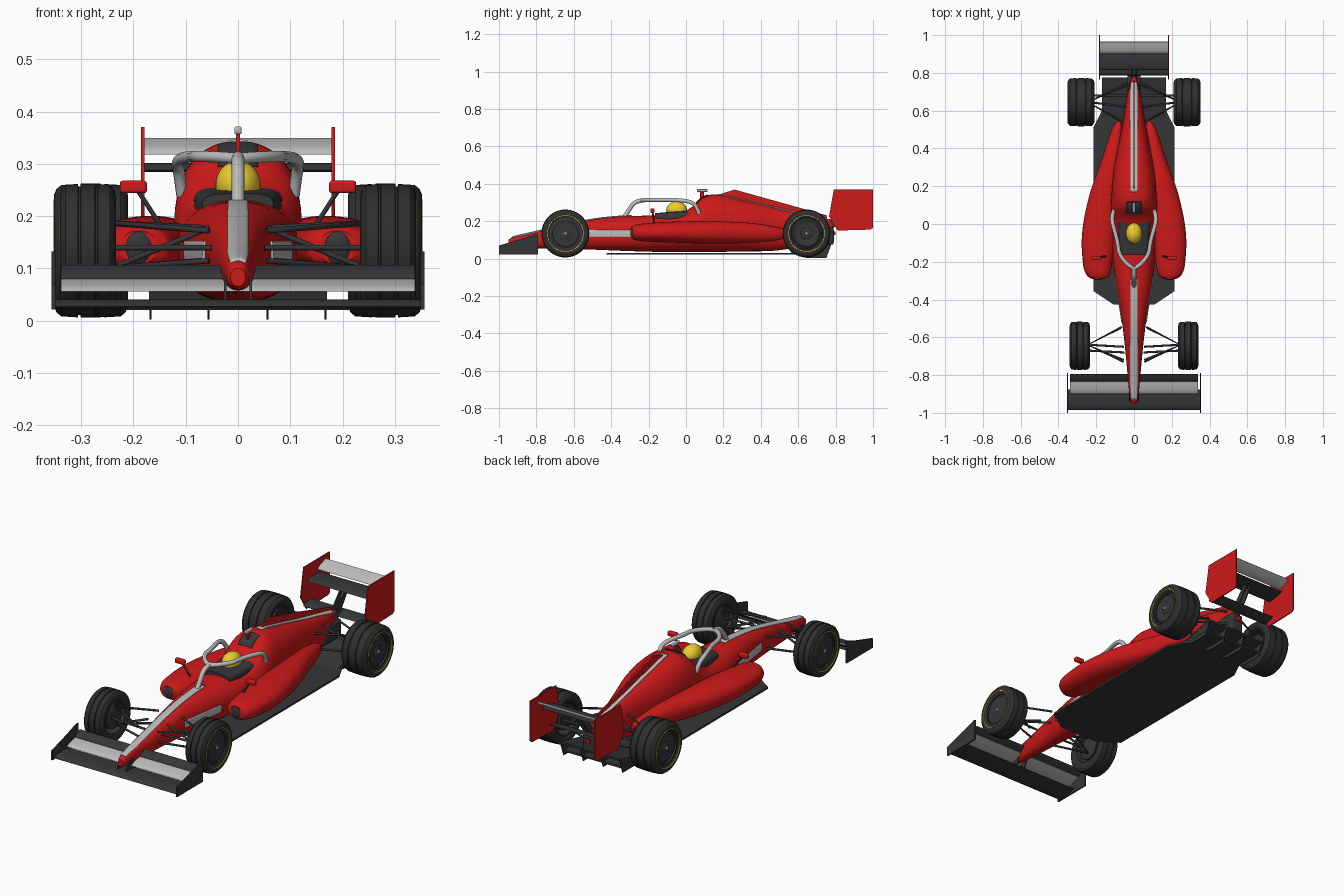
import bpy, bmesh, math
from mathutils import Vector

if "Cube" in bpy.data.objects:
    bpy.data.objects.remove(bpy.data.objects["Cube"])

COL = {'red': (.62, .01, .01, 1), 'dark': (.035, .037, .04, 1), 'tyre': (.028, .028, .03, 1),
       'light': (.5, .5, .5, 1), 'yellow': (.85, .6, .03, 1)}
MATS = {}
for n, c in COL.items():
    MATS[n] = bpy.data.materials.new(n)
    MATS[n].diffuse_color = c


def finish(name, data, col, mirror=False):
    ob = bpy.data.objects.new(name, data)
    bpy.context.collection.objects.link(ob)
    data.materials.append(MATS[col])
    if mirror:
        ob.modifiers.new('mirror', 'MIRROR')
    return ob


def mesh(name, verts, faces, col, mirror=False):
    me = bpy.data.meshes.new(name)
    me.from_pydata(verts, [], faces)
    bm = bmesh.new()
    bm.from_mesh(me)
    bmesh.ops.recalc_face_normals(bm, faces=bm.faces)
    bm.to_mesh(me)
    bm.free()
    me.shade_smooth()
    me.set_sharp_from_angle(angle=math.radians(35))
    return finish(name, me, col, mirror)


def rings(name, rows, col, mirror=False, cap=True, loop=False):
    """Skin a list of equal closed rings."""
    n, m = len(rows[0]), len(rows)
    f = [(i * n + j, i * n + (j + 1) % n, (i + 1) % m * n + (j + 1) % n, (i + 1) % m * n + j)
         for i in range(m if loop else m - 1) for j in range(n)]
    if cap and not loop:
        f += [tuple(range(n)), tuple(range((m - 1) * n, m * n))]
    return mesh(name, [p for r in rows for p in r], f, col, mirror)


def interp(rows, y):
    """Smooth section (cx, half width, bottom, top) at y."""
    i = max(k for k in range(len(rows) - 1) if rows[k][0] <= y + 1e-9)
    def slope(k, c):
        a, b = rows[max(k - 1, 0)], rows[min(k + 1, len(rows) - 1)]
        return (b[c] - a[c]) / (b[0] - a[0])
    h = rows[i + 1][0] - rows[i][0]
    t = (y - rows[i][0]) / h
    return [(2*t**3 - 3*t*t + 1) * rows[i][c] + (t**3 - 2*t*t + t) * h * slope(i, c)
            + (3*t*t - 2*t**3) * rows[i+1][c] + (t**3 - t*t) * h * slope(i+1, c) for c in range(1, 5)]


def loft(name, rows, col, e=2.3, mirror=False, sub=5, n=40):
    ys = [a[0] + (b[0] - a[0]) * k / sub for a, b in zip(rows, rows[1:]) for k in range(sub)] + [rows[-1][0]]
    out = []
    for y in ys:
        cx, w, zb, zt = interp(rows, y)
        ring = []
        for k in range(n):
            c, s = math.cos(math.tau * k / n), math.sin(math.tau * k / n)
            ring.append((cx + w * math.copysign(abs(c)**(2/e), c), y,
                         (zb + zt) / 2 + (zt - zb) / 2 * math.copysign(abs(s)**(2/e), s)))
        out.append(ring)
    return rings(name, out, col, mirror)


def prism(name, pts, a, b, col, axis=0, mirror=False):
    """Extrude a 2D outline from a to b along axis x (0) or z (2)."""
    put = (lambda p, v: (v, p[0], p[1])) if axis == 0 else (lambda p, v: (p[0], p[1], v))
    return rings(name, [[put(p, v) for p in pts] for v in (a, b)], col, mirror)


def wing(name, y0, z0, y1, z1, half, col, th=.008):
    d = Vector((y1 - y0, z1 - z0))
    nrm = Vector((-d.y, d.x)).normalized() * th
    prof = [(0, 0), (.1, .5), (.3, .7), (.65, .4), (1, .05), (1, -.05), (.6, -.3), (.15, -.4)]
    return prism(name, [(y0 + d.x*t + nrm.x*k, z0 + d.y*t + nrm.y*k) for t, k in prof], -half, half, col)


def tubes(name, paths, r, col, mirror=True, kind='POLY'):
    cu = bpy.data.curves.new(name, 'CURVE')
    cu.dimensions, cu.bevel_depth, cu.bevel_resolution, cu.use_fill_caps = '3D', r, 3, True
    for pts in paths:
        sp = cu.splines.new(kind)
        sp.points.add(len(pts) - 1)
        for p, q in zip(sp.points, pts):
            p.co = (*q, 1)
        if kind == 'NURBS':
            sp.order_u, sp.use_endpoint_u = 3, True
    return finish(name, cu, col, mirror)


def lathe(name, prof, x, y, z, col, loop=False, n=56):
    rows = [[(x + px, y + r * math.cos(math.tau*k/n), z + r * math.sin(math.tau*k/n)) for k in range(n)]
            for px, r in prof]
    return rings(name, rows, col, True, True, loop)


def ellipsoid(name, c, r, col, mirror=False):
    rows = []
    for i in range(1, 16):
        a = math.pi * i / 16
        rows.append([(c[0] + r[0]*math.sin(a)*math.cos(math.tau*k/32), c[1] + r[1]*math.sin(a)*math.sin(math.tau*k/32),
                      c[2] + r[2]*math.cos(a)) for k in range(32)])
    return rings(name, rows, col, mirror)


def box(name, c, s, col, mirror=False, bevel=0):
    x, y, z = (v / 2 for v in s)
    ob = prism(name, [(c[1]-y, c[2]-z), (c[1]+y, c[2]-z), (c[1]+y, c[2]+z), (c[1]-y, c[2]+z)], c[0]-x, c[0]+x, col, 0, mirror)
    if bevel:
        m = ob.modifiers.new('bevel', 'BEVEL')
        m.width, m.segments = bevel, 3
    return ob


# main body
BODY = [(-.95, 0, .014, .066, .1), (-.93, 0, .021, .06, .114), (-.8, 0, .034, .055, .145),
        (-.65, 0, .048, .052, .18), (-.5, 0, .066, .048, .21), (-.35, 0, .09, .042, .226),
        (-.2, 0, .111, .037, .23), (-.05, 0, .12, .035, .237), (.03, 0, .122, .035, .275),
        (.09, 0, .122, .035, .328), (.16, 0, .119, .036, .343), (.3, 0, .105, .038, .315),
        (.5, 0, .066, .045, .268), (.65, 0, .042, .08, .236), (.78, 0, .015, .14, .208)]
loft('body', BODY, 'red')


def panel(name, y0, y1, lo, hi, col, side=False):
    """Thin panel lying on the body, across x on top or across z on the flank."""
    v, m, n = [], 40, 8
    for i in range(m + 1):
        y = y0 + (y1 - y0) * i / m
        _, w, zb, zt = interp(BODY, y)
        zc, h = (zb + zt) / 2, (zt - zb) / 2
        for j in range(n + 1):
            q = lo + (hi - lo) * j / n
            if side:
                v.append((w * (1 - abs((q - zc) / h)**2.3)**(1/2.3) + .001, y, q))
            else:
                q = max(-.65 * w, min(.65 * w, q))
                v.append((q, y, zc + h * (1 - abs(q / w)**2.3)**(1/2.3) + .001))
    f = [(i*(n+1)+j, i*(n+1)+j+1, (i+1)*(n+1)+j+1, (i+1)*(n+1)+j) for i in range(m) for j in range(n)]
    ob = mesh(name, v, f, col, side)
    s = ob.modifiers.new('thick', 'SOLIDIFY')
    s.thickness, s.offset = .006, 0


panel('nose_stripe', -.93, -.29, -.019, .019, 'light')
panel('engine_stripe', .17, .75, -.019, .019, 'light')
panel('side_stripe', -.52, -.28, .115, .152, 'light', True)
panel('air_intake', .055, .118, -.038, .038, 'dark')
prism('engine_fin', [(.17, .33), (.19, .347), (.26, .369), (.75, .232), (.76, .2), (.5, .25)], -.003, .003, 'red')

# sidepods and inlets
POD = [(-.29, .19, .035, .108, .172), (-.275, .19, .058, .1, .18), (-.22, .193, .076, .092, .188),
       (-.05, .185, .09, .085, .198), (.15, .157, .08, .08, .2), (.35, .118, .05, .085, .19),
       (.5, .09, .028, .1, .165), (.545, .08, .01, .122, .146)]
loft('sidepod', POD, 'red', 2.2, True)
ellipsoid('sidepod_inlet', (.19, -.284, .14), (.027, .014, .034), 'dark', True)

# cockpit, driver helmet, halo, mirrors, camera
loft('cockpit', [(-.165, 0, .068, .18, .243), (-.08, 0, .08, .18, .25), (.01, 0, .085, .18, .255)], 'dark', 4)
ellipsoid('helmet', (0, -.05, .26), (.043, .056, .046), 'yellow')
tubes('halo', [[(0, -.235, .31), (.03, -.222, .313), (.08, -.16, .314), (.085, -.1, .314), (.105, -.03, .312),
                (.117, .02, .305), (.113, .055, .285), (.107, .07, .24)]], .011, 'light', True, 'NURBS')
tubes('halo_strut', [[(0, -.33, .22), (0, -.3, .27), (0, -.27, .308), (0, -.225, .312)]], .012, 'light', False, 'NURBS')
box('mirror', (.2, -.18, .256), (.052, .022, .024), 'red', True, .006)
tubes('mirror_stem', [[(.19, -.178, .247), (.15, -.17, .185)]], .0045, 'dark')
box('camera_stem', (0, .085, .342), (.008, .02, .036), 'red')
box('camera', (0, .087, .364), (.014, .055, .015), 'light', False, .004)

# floor, diffuser and tail
half = [(.11, -.425), (.215, -.355), (.215, .51), (.17, .6), (.17, .75)]
prism('floor', half + [(-x, y) for x, y in reversed(half)], .021, .031, 'dark', 2)
prism('diffuser', [(.56, .022), (.775, .07), (.775, .08), (.56, .031)], -.17, .17, 'dark')
for i, x in enumerate((.056, .167)):
    prism(f'diffuser_strake_{i}', [(.58, .022), (.65, .002), (.75, .002), (.775, .07), (.6, .03)], x - .002, x + .002, 'dark', 0, True)
box('gearbox', (0, .7, .12), (.07, .18, .09), 'dark', False, .01)
box('rear_light', (0, .79, .135), (.024, .016, .02), 'red')

# front wing
wing('front_wing_main', -.985, .027, -.875, .04, .35, 'dark', .014)
wing('front_wing_flap', -.9, .056, -.825, .08, .338, 'light')
wing('front_wing_upper_flap', -.835, .08, -.795, .106, .338, 'dark')
prism('front_wing_endplate', [(-1, .022), (-.79, .022), (-.79, .132), (-.8, .132), (-.87, .108), (-1, .07)], .349, .356, 'dark', 0, True)
prism('nose_pylon', [(-.94, .035), (-.86, .035), (-.84, .085), (-.92, .085)], .022, .027, 'dark', 0, True)

# rear wing
wing('rear_wing_main', .815, .288, .915, .3, .18, 'dark', .014)
wing('rear_wing_flap', .9, .318, .965, .349, .18, 'light', .01)
wing('beam_wing', .785, .172, .845, .19, .18, 'dark', .012)
prism('rear_wing_endplate', [(.765, .225), (.79, .37), (1, .37), (1, .165), (.985, .155), (.81, .15)], .179, .185, 'red', 0, True)
prism('rear_wing_pylon', [(.73, .15), (.78, .15), (.88, .292), (.85, .292)], .009, .015, 'dark', 0, True)

# wheels
for tag, y, x, w in (('front', -.645, .287, .107), ('rear', .645, .281, .142)):
    h, z = w / 2, .134
    prof = [(-.85, .085), (-.97, .095), (-1, .106), (-.93, .118), (-.8, .1255), (-.36, .1275), (-.34, .123), (-.27, .123), (-.25, .128)]
    prof = [(a * h, r) for a, r in prof]
    lathe(tag + '_tyre', prof + [(-a, r) for a, r in reversed(prof)], x, y, z, 'tyre', True)
    lathe(tag + '_tyre_band', [(h*.9, .094), (h + .001, .0945), (h + .001, .0975), (h*.9, .098)], x, y, z, 'yellow', True)
    lathe(tag + '_rim', [(-h*.85, .086), (h*.88, .086), (h*.88, .079), (-h*.85, .079)], x, y, z, 'dark', True)
    lathe(tag + '_wheel_cover', [(h*.55, .081), (h*.72, .08), (h*.85, .068), (h*.78, .03), (h*.86, .02)], x, y, z, 'dark')
    lathe(tag + '_hub', [(h*.7, .009), (h*.93, .009), (h*.97, .006)], x, y, z, 'light')
    lathe(tag + '_brake', [(-h*.8, .05), (-h*.7, .06), (h*.5, .06)], x, y, z, 'dark')

# suspension
ow = .245
tubes('front_suspension', [
    [(.055, -.73, .172), (ow, -.64, .187), (.065, -.545, .178)],
    [(.055, -.72, .115), (ow, -.64, .1), (.07, -.55, .115)],
    [(.055, -.65, .178), (.23, -.64, .105)], [(.05, -.68, .14), (ow, -.67, .14)]], .0055, 'dark')
tubes('rear_suspension', [
    [(.05, .54, .19), (ow, .645, .185), (.025, .74, .19)],
    [(.06, .54, .115), (ow, .645, .1), (.03, .75, .115)],
    [(.045, .62, .2), (.23, .645, .11)], [(.03, .68, .145), (ow, .68, .14)]], .0055, 'dark')

for m in bpy.data.materials:
    if m.users and not m.is_grease_pencil:
        m.use_nodes = True
        m.node_tree.nodes["Principled BSDF"].inputs["Base Color"].default_value = m.diffuse_color
